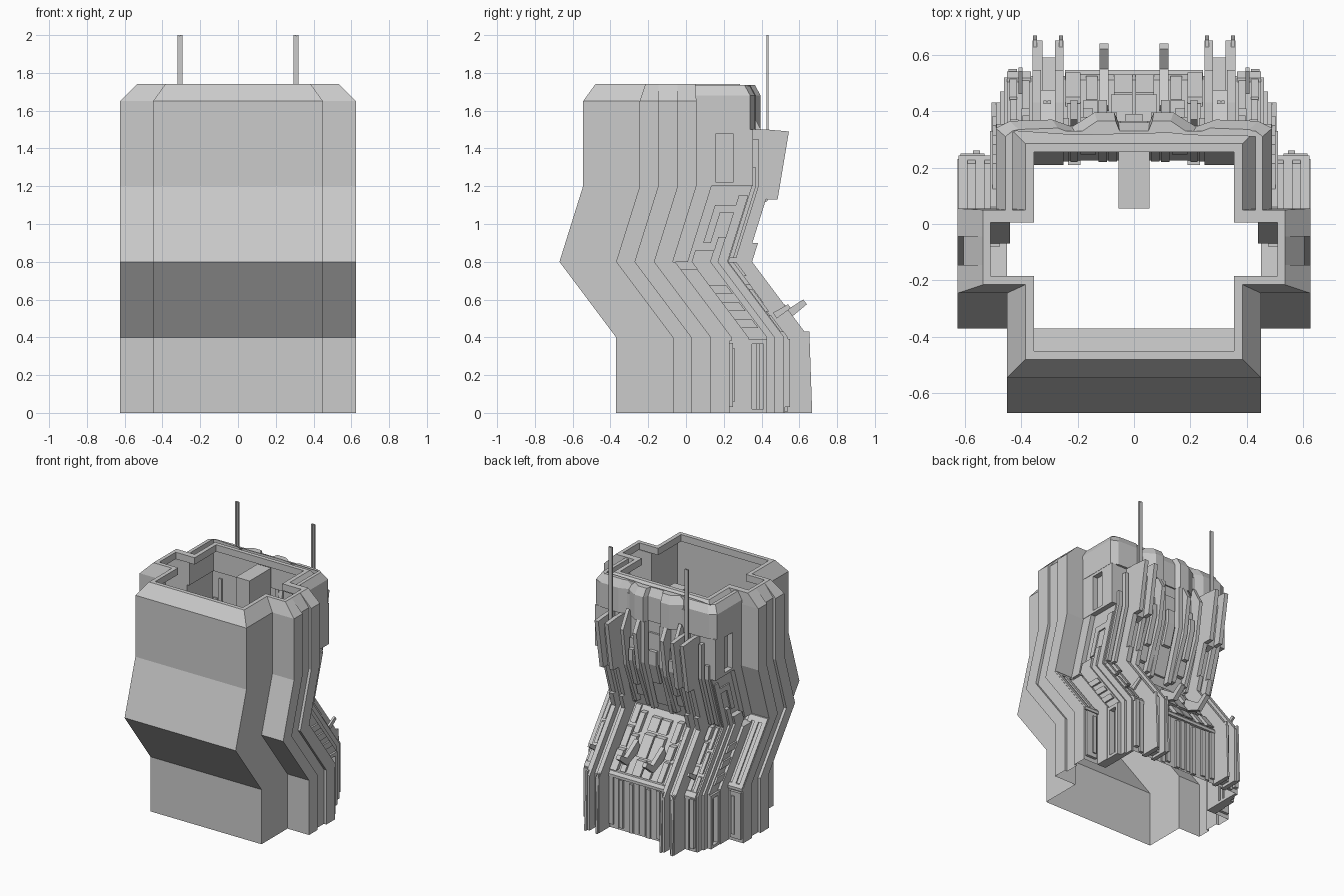
import bpy, bmesh, random
random.seed(4)

# Sideways lean of the whole tower: y shift at each height
LEAN = [(0, 0), (0.4, 0), (0.8, -0.30), (1.2, -0.175), (2.0, -0.175)]


def lean(z):
    for (z0, d0), (z1, d1) in zip(LEAN, LEAN[1:]):
        if z <= z1:
            return d0 + (d1 - d0) * (z - z0) / (z1 - z0)
    return LEAN[-1][1]


def skin(bm, rings, caps=True):
    """Join rings of points with quads, optionally closing both ends."""
    vs = [[bm.verts.new(p) for p in r] for r in rings]
    n = len(vs[0])
    for a, b in zip(vs, vs[1:]):
        for i in range(n):
            j = (i + 1) % n
            bm.faces.new((a[i], a[j], b[j], b[i]))
    if caps:
        bm.faces.new(vs[0][::-1])
        bm.faces.new(vs[-1])


def finish(name, bm, recalc=True):
    if recalc:
        bmesh.ops.recalc_face_normals(bm, faces=bm.faces)
    me = bpy.data.meshes.new(name)
    bm.to_mesh(me)
    bm.free()
    ob = bpy.data.objects.new(name, me)
    bpy.context.collection.objects.link(ob)
    return ob


def sides(x0):
    return (1, -1) if x0 >= 0 else (1,)


def strips(name, rows):
    """Bars (x0,x1,y0,y1,z0,z1) that follow the lean, mirrored in x."""
    bm = bmesh.new()
    for x0, x1, y0, y1, z0, z1 in rows:
        zs = [z0] + [z for z, _ in LEAN if z0 < z < z1] + [z1]
        for s in sides(x0):
            skin(bm, [[(s * x, y + lean(z), z) for x, y in
                       ((x0, y0), (x1, y0), (x1, y1), (x0, y1))] for z in zs])
    return finish(name, bm)


def prism(name, profile, spans):
    """Side profile (y,z) extruded over each x span, mirrored."""
    bm = bmesh.new()
    for x0, x1 in spans:
        for s in sides(x0):
            skin(bm, [[(s * x, y, z) for y, z in profile] for x in (x0, x1)])
    return finish(name, bm)


# Outer hull: open cross-shaped shell, shallow wing groove, chamfered lipped rim
half = [(0.45, -0.37), (0.45, -0.07), (0.625, -0.07), (0.625, 0.03),
        (0.605, 0.03), (0.605, 0.13), (0.625, 0.13), (0.625, 0.23),
        (0.45, 0.23), (0.45, 0.525)]
plan = half + [(-x, y) for x, y in half[::-1]]


def rim(k, wing_x, wing_front, wing_back):
    """Plan pulled inward for the rim rings."""
    dy = {-0.37: k, -0.07: wing_front, 0.23: -wing_back, 0.525: -k}
    out = []
    for x, y in plan:
        w = wing_x if abs(x) > 0.6 else abs(x) - k
        out.append((w if x > 0 else -w, y + dy.get(y, 0)))
    return out


bm = bmesh.new()
lip = rim(0.095, 0.508, 0.06, 0.05)
levels = [(z, plan) for z in (0, 0.4, 0.8, 1.2, 1.65)]
levels += [(1.74, rim(0.065, 0.535, 0.03, 0.005)), (1.74, lip), (1.69, lip)]
skin(bm, [[(x, y + lean(z), z) for x, y in p] for z, p in levels], False)
finish("tower_hull", bm, False)

# Rear collar with notched outline and chamfered top
edge = [(0.49, 0.05), (0.49, 0.34), (0.44, 0.365), (0.29, 0.37), (0.22, 0.345),
        (0.14, 0.395), (0.07, 0.395), (0.055, 0.36)]
outer = edge + [(-x, y) for x, y in edge[::-1]]
inner = [(-0.43, 0.05), (-0.43, 0.33), (0.43, 0.33), (0.43, 0.05)]
bm = bmesh.new()
skin(bm, [[(x * f, y - g, z) for x, y in outer] + [(x, y, z) for x, y in inner]
          for f, g, z in ((1, 0, 1.5), (1, 0, 1.68), (0.93, 0.03, 1.735))])
finish("rear_collar", bm)

# Framed blocks beneath the collar
strips("side_window_frame", [
    (0.45, 0.488, 0.225, 0.335, 1.2, 1.5), (0.45, 0.488, 0.425, 0.53, 1.2, 1.5),
    (0.45, 0.488, 0.335, 0.425, 1.2, 1.22), (0.45, 0.488, 0.335, 0.425, 1.48, 1.5)])

# Layered flank plates between wing and back
strips("flank_plates", [
    (0.44, 0.485, 0.23, 0.31, 0.8, 1.2), (0.44, 0.51, 0.23, 0.33, 0, 0.76),
    (0.44, 0.49, 0.33, 0.43, 0.39, 0.86), (0.44, 0.475, 0.43, 0.47, 0, 0.93),
    (0.44, 0.46, 0.47, 0.52, 0, 1.15), (0.44, 0.46, 0.36, 0.40, 0.9, 1.1),
    (0.44, 0.46, 0.40, 0.47, 1.06, 1.1)])
strips("flank_vents", [(0.48, 0.502, 0.325, 0.42, z, z + 0.045)
                       for z in (0.45, 0.54, 0.63)])
strips("flank_slot_frame", [
    (0.44, 0.505, 0.33, 0.35, 0, 0.39), (0.44, 0.505, 0.41, 0.43, 0, 0.39),
    (0.44, 0.505, 0.35, 0.41, 0.365, 0.39), (0.44, 0.505, 0.35, 0.41, 0, 0.02),
    (0.44, 0.48, 0.37, 0.39, 0.02, 0.365)])

# Ridged panels on the back of the wings
strips("wing_back_panels", [
    (0.53, 0.615, 0.22, 0.25, 0.03, 0.37), (0.46, 0.51, 0.22, 0.25, 0.03, 0.37),
    (0.545, 0.57, 0.24, 0.26, 0.06, 0.34)])
strips("wing_back_ridges", [(x, x + 0.032, 0.22, 0.242, 0.40, 0.8)
                            for x in (0.475, 0.53, 0.59)]
       + [(0.475, 0.622, 0.22, 0.242, 0.38, 0.42),
          (0.475, 0.622, 0.22, 0.242, 0.77, 0.8)])

# Tall paired back ribs
strips("back_ribs", [
    (0.25, 0.28, 0.51, 0.65, 0, 0.9), (0.325, 0.36, 0.51, 0.65, 0, 0.9),
    (0.28, 0.325, 0.51, 0.59, 0.02, 1.1),
    (0.25, 0.28, 0.51, 0.62, 0.9, 1.15), (0.325, 0.36, 0.51, 0.62, 0.9, 1.15)])
prism("rib_feet", [(0.6, 0), (0.668, 0), (0.653, 0.43), (0.6, 0.43)],
      [(0.252, 0.266), (0.343, 0.358)])

# Leaning upper fins and antenna masts
prism("upper_fins", [(0.35, 1.15), (0.43, 1.13), (0.485, 1.13), (0.545, 1.49),
                     (0.43, 1.5), (0.35, 1.5)], [(0.25, 0.28), (0.33, 0.36)])
prism("fin_web", [(0.35, 1.1), (0.43, 1.12), (0.475, 1.42), (0.35, 1.46)],
      [(0.28, 0.33)])
prism("inner_fins", [(0.22, 0.84), (0.28, 0.84), (0.40, 1.15), (0.44, 1.42),
                     (0.37, 1.55), (0.34, 1.5)], [(0.095, 0.125), (0.20, 0.225)])
prism("antenna_masts", [(0.426, 1.3), (0.438, 1.3), (0.438, 2.0), (0.426, 2.0)],
      [(0.295, 0.306), (0.31, 0.321)])
prism("mast_web", [(0.429, 1.3), (0.435, 1.3), (0.435, 1.995), (0.429, 1.995)],
      [(0.304, 0.312)])

# Upper back panels between the fins
strips("upper_back_panels", [
    (-0.05, 0.05, 0.515, 0.54, 0.86, 1.42), (0.06, 0.09, 0.515, 0.57, 0.82, 1.5),
    (0.135, 0.19, 0.515, 0.555, 0.9, 1.35), (0.145, 0.18, 0.55, 0.585, 1.0, 1.28),
    (0.37, 0.395, 0.515, 0.56, 0.82, 1.45), (0.41, 0.44, 0.515, 0.545, 0.82, 1.3),
    (-0.03, 0.03, 0.535, 0.565, 1.05, 1.3), (0.23, 0.25, 0.515, 0.55, 0.82, 1.4)])

# Lower back slats
strips("lower_back_slats", [(x, x + 0.03, 0.515, random.choice((0.532, 0.54, 0.55)),
                             random.uniform(0, 0.04), random.uniform(0.36, 0.4))
                            for x in (0.01, 0.055, 0.135, 0.175, 0.215, 0.37, 0.415)])
strips("lower_back_sill", [(-0.245, 0.245, 0.515, 0.545, 0.38, 0.42),
                           (0.365, 0.45, 0.515, 0.54, 0.38, 0.43)])

# Broad mechanical plates on the back slope
rows = []
for x, w in ((0.005, 0.08), (0.13, 0.05), (0.19, 0.055), (0.37, 0.035), (0.415, 0.03)):
    z = 0.43
    while z < 0.76:
        h = random.uniform(0.07, 0.15)
        rows.append((x, x + w * random.uniform(0.75, 1), 0.51,
                     0.53 + random.uniform(0, 0.035), z, min(z + h, 0.8)))
        z += h + 0.02
strips("slope_machinery", rows)

# Tilted brackets and pegs standing off the slope
prism("slope_brackets", [(0.40, 0.56), (0.55, 0.50), (0.64, 0.575), (0.62, 0.60),
                         (0.55, 0.555), (0.42, 0.64)], [(0.09, 0.122)])
prism("slope_pegs", [(0.46, 0.53), (0.48, 0.50), (0.555, 0.555), (0.54, 0.575)],
      [(0.395, 0.41)])

# Central housing projecting into the hollow interior
strips("inner_housing", [(-0.055, 0.055, 0.23, 0.48, 1.3, 1.66)])
